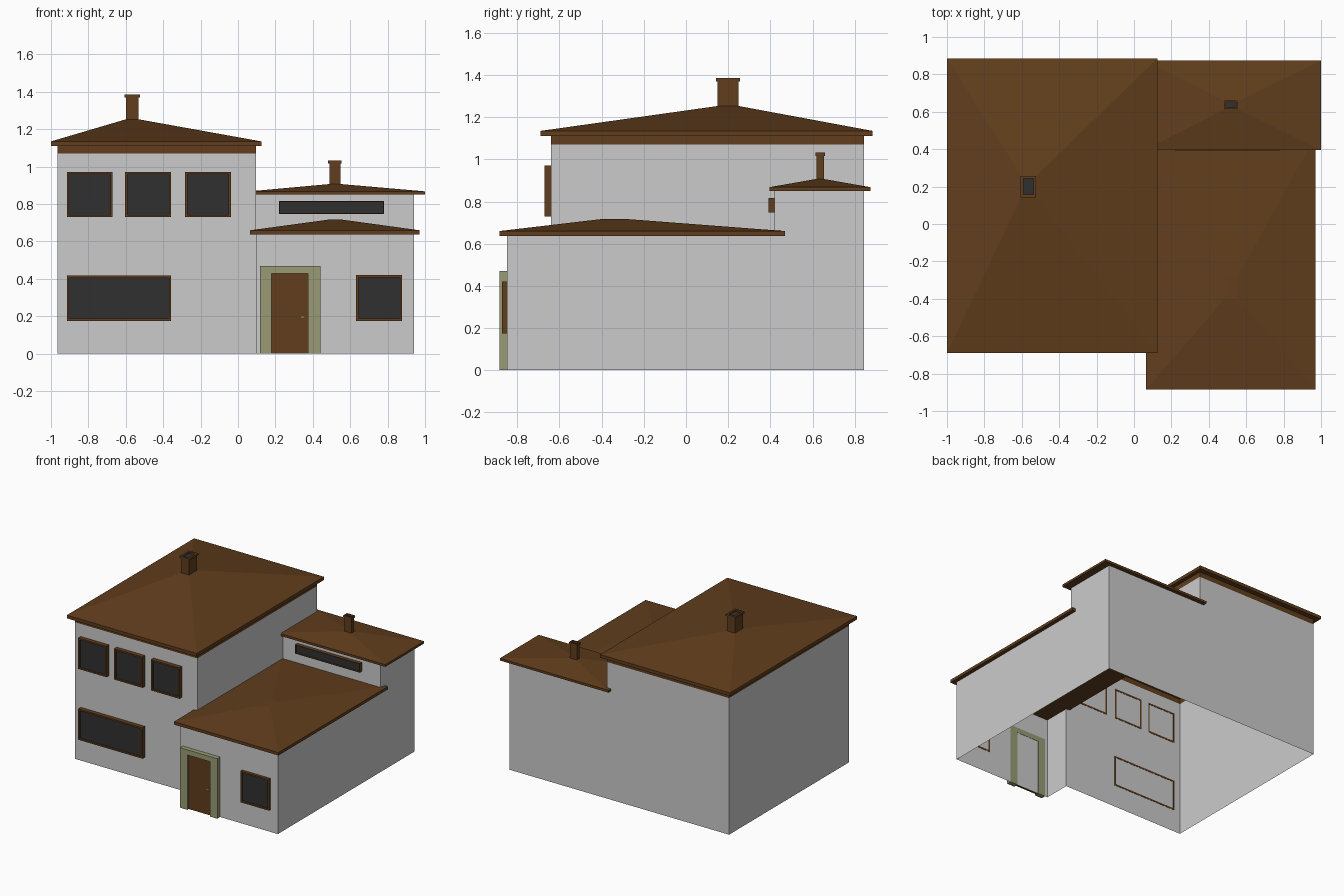
import bpy, bmesh
from mathutils import Vector

if "Cube" in bpy.data.objects:
    bpy.data.objects.remove(bpy.data.objects["Cube"])


def mat(name, r, g, b):
    m = bpy.data.materials.new(name)
    m.diffuse_color = (r, g, b, 1)
    m.use_nodes = True
    m.node_tree.nodes["Principled BSDF"].inputs["Base Color"].default_value = m.diffuse_color
    return m


BROWN = mat("brown_wood", 0.12, 0.048, 0.012)
DARK = mat("dark_glass", 0.03, 0.03, 0.03)
STONE = mat("olive_stone", 0.32, 0.33, 0.18)
BRASS = mat("brass", 0.6, 0.45, 0.1)


def finish(name, bm, *mats, fix=True):
    if fix:
        bmesh.ops.recalc_face_normals(bm, faces=bm.faces[:])
    me = bpy.data.meshes.new(name)
    bm.to_mesh(me)
    bm.free()
    for m in mats:
        me.materials.append(m)
    ob = bpy.data.objects.new(name, me)
    bpy.context.collection.objects.link(ob)
    return ob


def add_box(bm, x0, x1, y0, y1, z0, z1):
    vs = bmesh.ops.create_cube(bm, size=1)["verts"]
    for v in vs:
        v.co = Vector((x1 if v.co.x > 0 else x0,
                       y1 if v.co.y > 0 else y0,
                       z1 if v.co.z > 0 else z0))
    return vs


def box(name, m, *dims):
    bm = bmesh.new()
    add_box(bm, *dims)
    return finish(name, bm, m)


def sheets(name, strips, *mats):
    """Thin vertical walls: (x0, y0, x1, y1, z0, z1), outside on the right of travel."""
    bm = bmesh.new()
    for x0, y0, x1, y1, z0, z1 in strips:
        bm.faces.new([bm.verts.new(p) for p in
                      ((x0, y0, z0), (x1, y1, z0), (x1, y1, z1), (x0, y0, z1))])
    bmesh.ops.remove_doubles(bm, verts=bm.verts[:], dist=1e-4)
    return finish(name, bm, *mats, fix=False)


def hip_roof(name, x0, x1, y0, y1, z0, z1, top, zt):
    """Eave slab with sloping sides up to a small flat top."""
    bm = bmesh.new()
    tx0, tx1, ty0, ty1 = top
    rings = [[bm.verts.new(p) for p in ((a, c, z), (b, c, z), (b, d, z), (a, d, z))]
             for a, b, c, d, z in ((x0, x1, y0, y1, z0), (x0, x1, y0, y1, z1),
                                   (tx0, tx1, ty0, ty1, zt))]
    bm.faces.new(rings[0])
    bm.faces.new(rings[2])
    for lo, hi in zip(rings, rings[1:]):
        for i in range(4):
            j = (i + 1) % 4
            bm.faces.new((lo[i], lo[j], hi[j], hi[i]))
    finish(name, bm, BROWN)


def chimney(name, cx, cy, hx, hy, z0, z1, lip):
    """Shaft with a wider cap and a dark flue sunk into the top."""
    bm = bmesh.new()
    add_box(bm, cx - hx, cx + hx, cy - hy, cy + hy, z0, z1 - 0.015)
    add_box(bm, cx - hx - lip, cx + hx + lip, cy - hy - lip, cy + hy + lip, z1 - 0.015, z1)
    bmesh.ops.recalc_face_normals(bm, faces=bm.faces[:])
    top = max(bm.faces, key=lambda f: f.calc_center_median().z)
    bmesh.ops.inset_region(bm, faces=[top], thickness=lip + min(hx, hy) * 0.4)
    hole = bmesh.ops.extrude_face_region(bm, geom=[top])
    floor = [g for g in hole["geom"] if isinstance(g, bmesh.types.BMFace)]
    bmesh.ops.translate(bm, verts=floor[0].verts[:], vec=(0, 0, -0.012))
    floor[0].material_index = 1
    if top.is_valid:
        bm.faces.remove(top)
    finish(name, bm, BROWN, DARK, fix=False)


def window(name, x0, x1, z0, z1, wall, depth, t=0.012):
    """Four frame bars around a slightly recessed pane."""
    bm = bmesh.new()
    y0, y1 = wall - depth, wall + 0.002
    add_box(bm, x0, x0 + t, y0, y1, z0, z1)
    add_box(bm, x1 - t, x1, y0, y1, z0, z1)
    add_box(bm, x0 + t, x1 - t, y0, y1, z0, z0 + t)
    add_box(bm, x0 + t, x1 - t, y0, y1, z1 - t, z1)
    finish(name + "_frame", bm, BROWN)
    box(name + "_pane", DARK, x0 + t, x1 - t, y0 + 0.01, wall - 0.001, z0 + t, z1 - t)


# Key wall lines
L, M, R = -0.965, 0.095, 0.94
F, P, S, B = -0.64, -0.85, 0.42, 0.845
H, LOW, MID = 1.07, 0.645, 0.855

# Outer walls, one open shell without a floor
sheets("walls", [
    (L, F, M, F, 0, H), (L, B, L, F, 0, H), (M, B, L, B, 0, H),
    (M, F, M, P, 0, LOW), (M, P, R, P, 0, LOW),
    (R, P, R, S, 0, LOW), (R, S, R, B, 0, MID), (R, B, M, B, 0, MID),
    (M, S, R, S, LOW, MID),
    (M, F, M, S, LOW, H), (M, S, M, B, MID, H)])

# Brown band under the tall roof
sheets("eave_band", [(L, F, M, F, H, 1.112), (M, F, M, B, H, 1.112),
                     (M, B, L, B, H, 1.112), (L, B, L, F, H, 1.112)], BROWN)

# Roofs
hip_roof("tall_roof", -1, 0.125, -0.69, 0.885, 1.11, 1.135, (-0.6, -0.53, 0.15, 0.25), 1.253)
hip_roof("front_roof", 0.065, 0.97, -0.885, 0.47, 0.637, 0.66, (0.485, 0.555, -0.4, -0.28), 0.717)
hip_roof("back_roof", 0.06, 1.0, 0.395, 0.875, 0.85, 0.868, (0.49, 0.55, 0.617, 0.653), 0.907)

# Chimneys
chimney("tall_chimney", -0.565, 0.2, 0.034, 0.05, 1.24, 1.385, 0.007)
chimney("small_chimney", 0.518, 0.637, 0.03, 0.017, 0.89, 1.032, 0.006)

# Windows
for i, x in enumerate((-0.915, -0.603, -0.283)):
    window(f"upper_window_{i + 1}", x, x + 0.245, 0.73, 0.972, F, 0.032)
window("lower_window", -0.915, -0.357, 0.175, 0.417, F, 0.032)
window("front_window", 0.632, 0.878, 0.175, 0.42, P, 0.022)
window("high_window", 0.22, 0.78, 0.747, 0.817, S, 0.028, 0.005)

# Door with stone surround and handle
bm = bmesh.new()
add_box(bm, 0.118, 0.18, -0.885, P + 0.002, 0, 0.47)
add_box(bm, 0.375, 0.44, -0.885, P + 0.002, 0, 0.47)
add_box(bm, 0.18, 0.375, -0.885, P + 0.002, 0.43, 0.47)
finish("door_surround", bm, STONE)
box("door", BROWN, 0.18, 0.375, -0.868, P - 0.001, 0, 0.43)
box("door_handle", BRASS, 0.333, 0.358, -0.878, -0.866, 0.192, 0.202)
